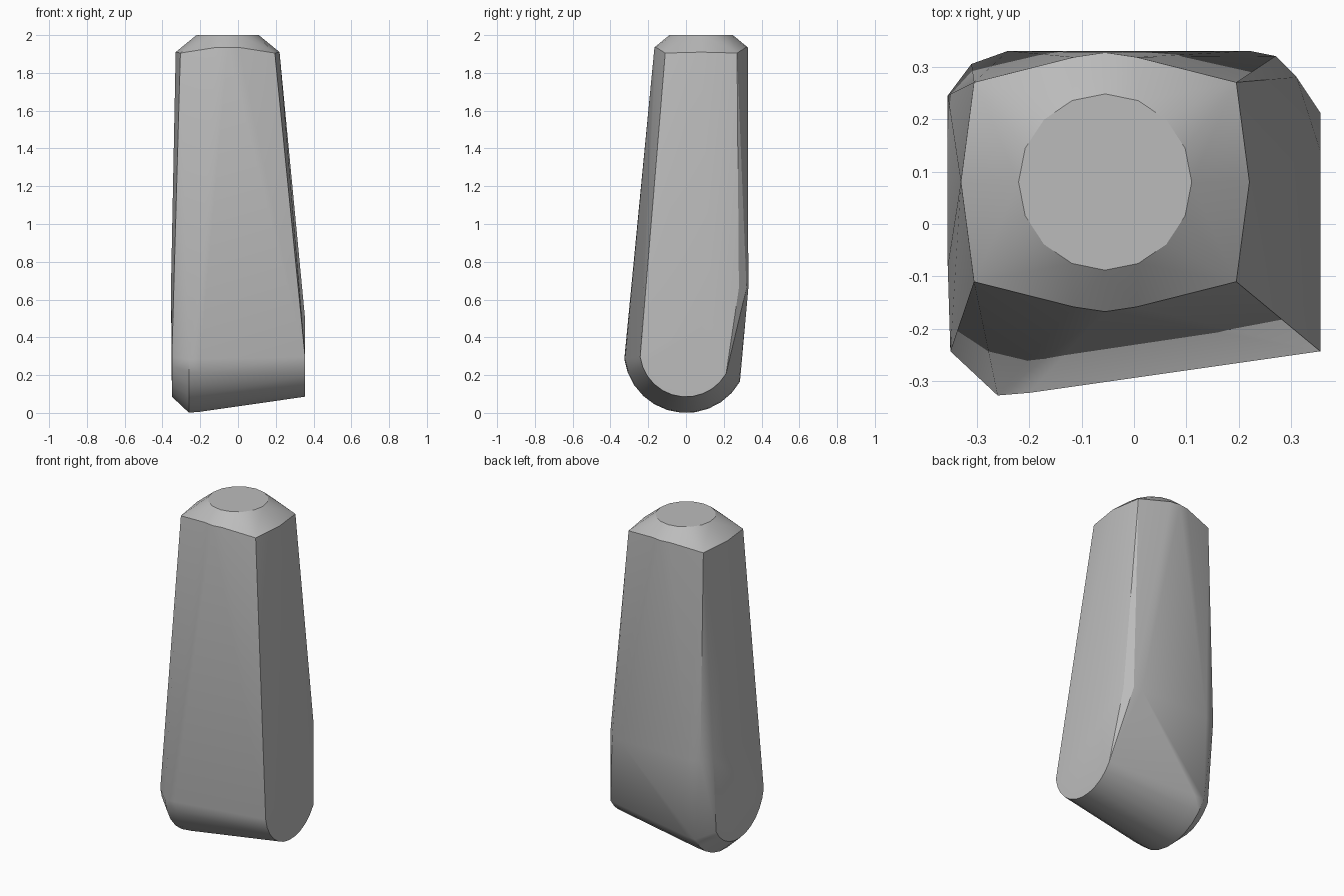
import bpy, bmesh, math
from mathutils import Vector

cube = bpy.data.objects.get("Cube")
if cube:
    bpy.data.objects.remove(cube, do_unlink=True)

grey = bpy.data.materials.new("light grey")
grey.use_nodes = True
colour = (0.5, 0.5, 0.5, 1)
grey.diffuse_color = colour
grey.node_tree.nodes["Principled BSDF"].inputs["Base Color"].default_value = colour


def foot_arc(x, radius, steps=11):
    """Lower half of a round cross-section, from the front to the back."""
    angles = [math.radians(188 + 142 * i / steps) for i in range(steps + 1)]
    return [(x, radius * math.cos(a), 0.33 + radius * math.sin(a)) for a in angles]


# Rounded foot: wide ring with a bevelled left end and a long taper on the other
points = foot_arc(-0.35, 0.245) + foot_arc(-0.26, 0.33) + foot_arc(-0.2, 0.325)
points += foot_arc(0.355, 0.245)

# Bulge on the back, with rounded corners
points += [(x, y, 0.66) for x, y in
           [(-0.355, -0.08), (-0.355, 0.245), (-0.31, 0.305), (-0.24, 0.33),
            (0.22, 0.33), (0.27, 0.32), (0.31, 0.28)]]
points.append((0.355, 0.14, 0.5))

# Shoulder: four corners with gently bowed sides
cx, cy = -0.055, 0.08
for s in (-1, 1):
    points += [(cx + s * 0.25, cy + t * 0.19, 1.905) for t in (-1, 1)]
    points.append((cx + s * 0.275, cy, 1.91))
    points += [(cx + dx, cy + s * dy, 1.935) for dx, dy in
               [(-0.06, 0.238), (0, 0.247), (0.06, 0.238)]]

# Flat round tip
for i in range(16):
    a = math.tau * i / 16
    points.append((cx + 0.165 * math.cos(a), cy + 0.168 * math.sin(a), 2))

# Wrap the sections in one convex skin
bm = bmesh.new()
for p in points:
    bm.verts.new(Vector(p))
hull = bmesh.ops.convex_hull(bm, input=bm.verts)
loose = {v for v in hull["geom_interior"] + hull["geom_unused"]
         if isinstance(v, bmesh.types.BMVert)}
bmesh.ops.delete(bm, geom=list(loose), context="VERTS")
bmesh.ops.dissolve_limit(bm, angle_limit=math.radians(1), verts=bm.verts, edges=bm.edges)
bmesh.ops.recalc_face_normals(bm, faces=bm.faces)
mesh = bpy.data.meshes.new("tapered_peg")
bm.to_mesh(mesh)
bm.free()
mesh.materials.append(grey)

peg = bpy.data.objects.new("tapered_peg", mesh)
bpy.context.collection.objects.link(peg)
bpy.context.view_layer.objects.active = peg
peg.select_set(True)
bpy.ops.object.shade_smooth_by_angle(angle=math.radians(30))
